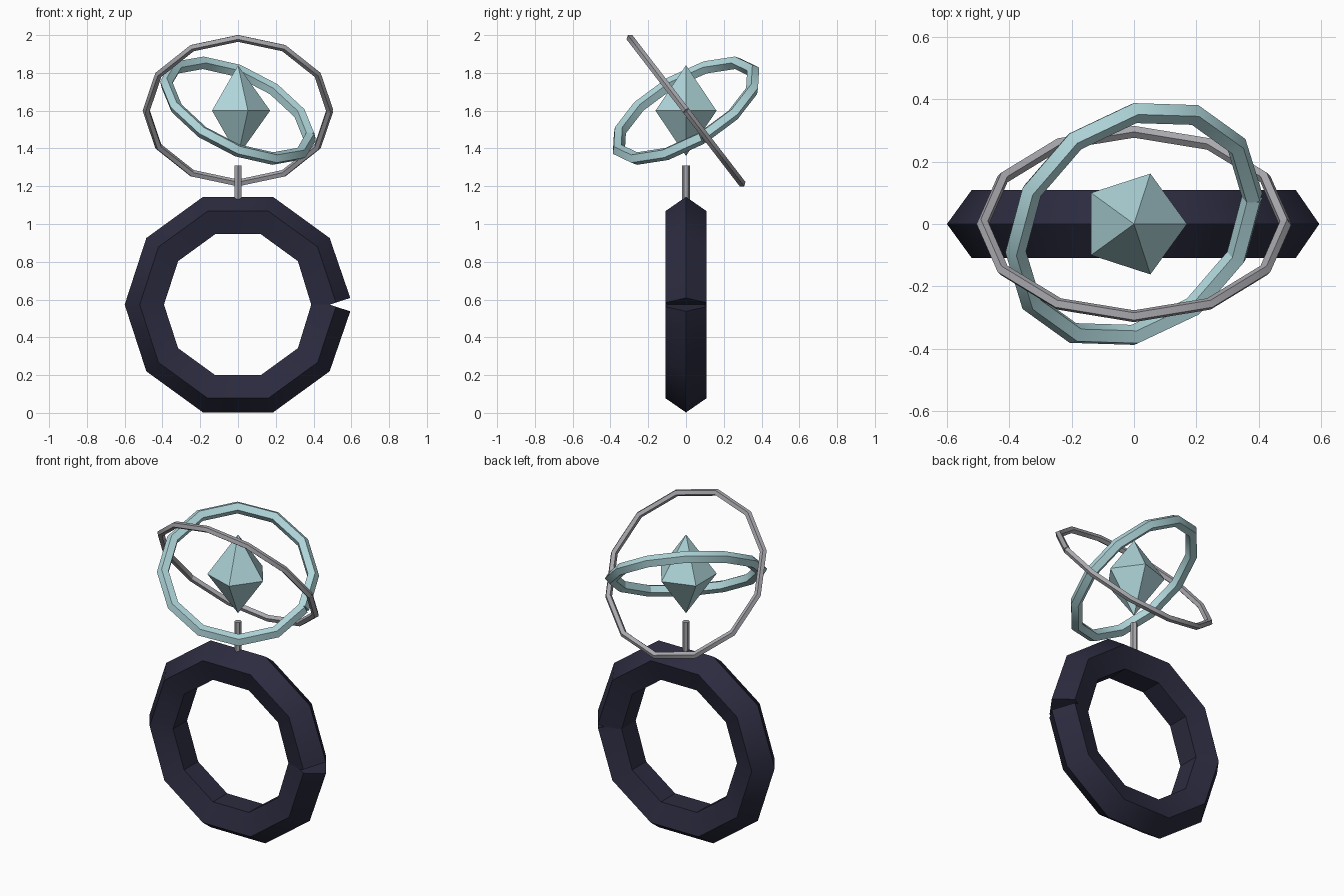
import bpy, bmesh, math
from mathutils import Matrix, Vector

if "Cube" in bpy.data.objects:
    bpy.data.objects.remove(bpy.data.objects["Cube"])


def material(name, rgb):
    m = bpy.data.materials.new(name)
    m.diffuse_color = (*rgb, 1)
    m.use_nodes = True
    m.node_tree.nodes["Principled BSDF"].inputs["Base Color"].default_value = m.diffuse_color
    return m


DARK = material("dark_indigo", (0.024, 0.024, 0.050))
SILVER = material("silver_grey", (0.39, 0.39, 0.42))
ICE = material("ice_blue", (0.43, 0.67, 0.70))


def finish(bm, name, mat, matrix, smooth=False):
    bmesh.ops.recalc_face_normals(bm, faces=bm.faces)
    mesh = bpy.data.meshes.new(name)
    bm.to_mesh(mesh)
    bm.free()
    mesh.materials.append(mat)
    ob = bpy.data.objects.new(name, mesh)
    bpy.context.collection.objects.link(ob)
    ob.matrix_world = matrix
    if smooth:
        bpy.ops.object.select_all(action='DESELECT')
        ob.select_set(True)
        bpy.context.view_layer.objects.active = ob
        bpy.ops.object.shade_smooth_by_angle()
    return ob


def split_ring(name, mat, radius, tube, segments, sides, matrix):
    """Open swept ring in the local XY plane, its end sections square to the path."""
    bm = bmesh.new()
    step = math.tau / segments
    loops = []
    for i in range(segments + 1):
        a = i * step
        # the two end sections follow their single neighbouring segment
        tilt = a + (step / 2 if i == 0 else -step / 2 if i == segments else 0)
        centre = Vector((math.cos(a), math.sin(a), 0)) * radius
        out = Vector((math.cos(tilt), math.sin(tilt), 0))
        loops.append([bm.verts.new(centre + out * tube * math.cos(t) + Vector((0, 0, tube * math.sin(t))))
                      for t in (j * math.tau / sides for j in range(sides))])
    for p, q in zip(loops, loops[1:]):
        for j in range(sides):
            k = (j + 1) % sides
            bm.faces.new((p[j], q[j], q[k], p[k]))
    bm.faces.new(loops[0])
    bm.faces.new(loops[-1])
    return finish(bm, name, mat, matrix, True)


def rot(deg, axis):
    return Matrix.Rotation(math.radians(deg), 4, axis)


CORE = Matrix.Translation((0, 0, 1.6))

# Large split base ring, standing upright
split_ring("base_ring", DARK, 0.485, 0.115, 10, 5,
           Matrix.Translation((0, 0, 0.573)) @ rot(90, 'X'))

# Two tilted orbit rings
split_ring("outer_orbit_ring", SILVER, 0.485, 0.02, 12, 5, CORE @ rot(-52.4, 'X'))
split_ring("inner_orbit_ring", ICE, 0.415, 0.035, 12, 5,
           CORE @ rot(30.5, 'X') @ rot(23.5, 'Y'))

# Short post on top of the base ring
bm = bmesh.new()
bmesh.ops.create_cone(bm, cap_ends=True, segments=6, radius1=0.02, radius2=0.02, depth=0.18)
finish(bm, "post", SILVER, Matrix.Translation((0, 0, 1.22)))

# Five-sided double-pointed crystal
bm = bmesh.new()
rim = [bm.verts.new((0.17 * math.cos(i * math.tau / 5), 0.17 * math.sin(i * math.tau / 5), 0))
       for i in range(5)]
for z in (0.24, -0.24):
    tip = bm.verts.new((0, 0, z))
    for i in range(5):
        bm.faces.new((rim[i], rim[(i + 1) % 5], tip))
finish(bm, "crystal", ICE, CORE)
